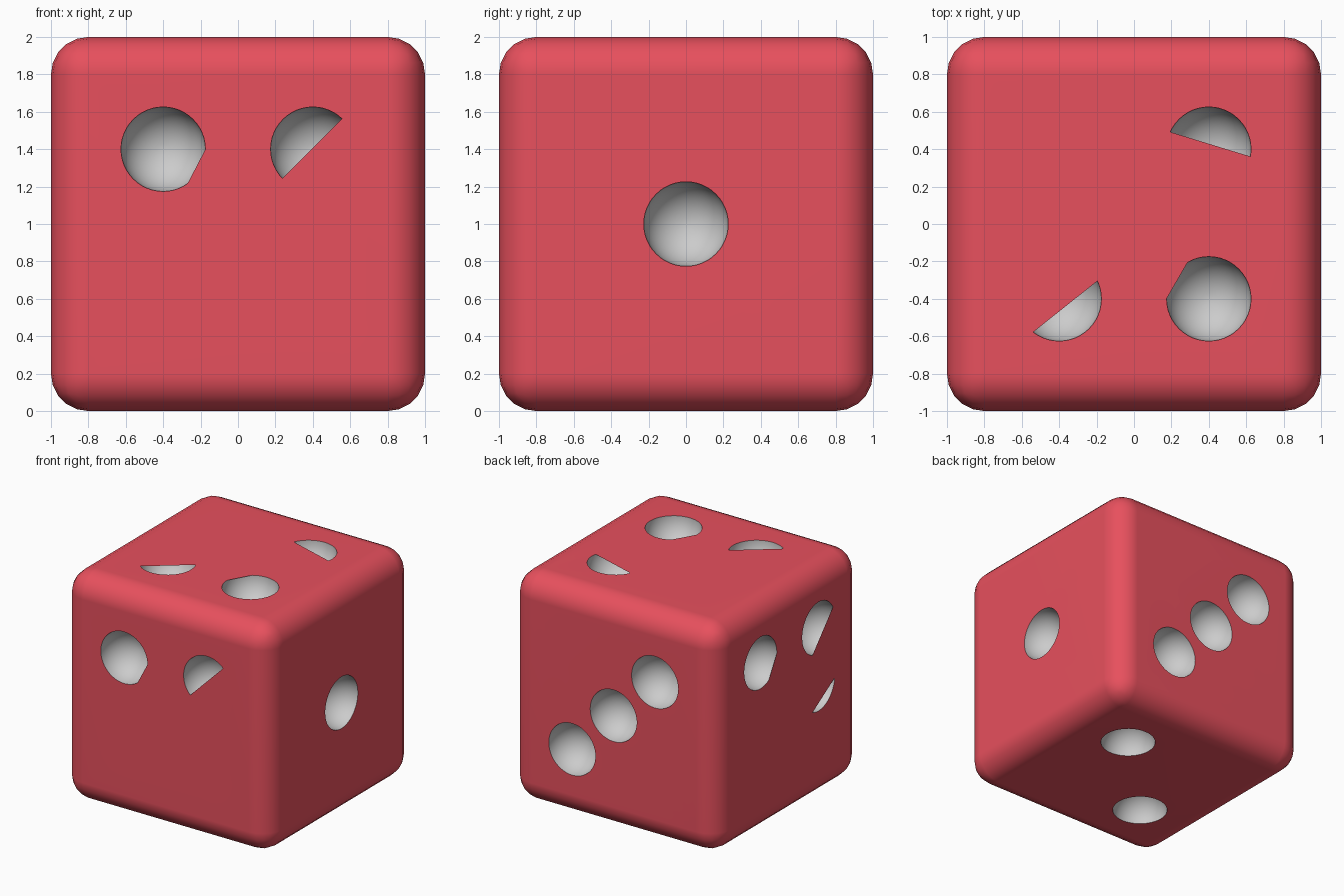
import bpy, bmesh, math
from mathutils import Vector, Matrix

if "Cube" in bpy.data.objects:
    bpy.data.objects.remove(bpy.data.objects["Cube"])

R = 0.226           # pip radius
BEVEL = 0.2         # edge rounding
CENTRE = Vector((0, 0, 1))
FULL = (0, 360)     # pip completely closed by a flat cover

# Each side: right axis, up axis, pips as (u, v, cover arc in degrees or None)
SIDES = [
    # front, four
    ((1, 0, 0), (0, 0, 1), [(-.4, .4, (-55, 0)), (.4, .4, (-136, 46)),
                            (-.4, -.4, FULL), (.4, -.4, FULL)]),
    # right, one
    ((0, 1, 0), (0, 0, 1), [(0, 0, None)]),
    # back, three
    ((-1, 0, 0), (0, 0, 1), [(i * .4, i * .4, None) for i in (-1, 0, 1)]),
    # left, six
    ((0, -1, 0), (0, 0, 1), [(-.4, .5, (-60, 0)), (.4, .5, (-112, 28)),
                             (.4, 0, (-5, 248)), (-.4, 0, FULL),
                             (-.4, -.5, FULL), (.4, -.5, FULL)]),
    # top, five
    ((1, 0, 0), (0, 1, 0), [(.4, .4, (156, 350)), (.4, -.4, (120, 180)),
                            (-.4, -.4, (25, 232)), (0, 0, FULL), (-.4, .4, FULL)]),
    # bottom, two
    ((1, 0, 0), (0, -1, 0), [(.4, -.4, None), (-.4, .4, None)]),
]


def material(name, rgb):
    m = bpy.data.materials.new(name)
    m.diffuse_color = (*rgb, 1)
    m.use_nodes = True
    m.node_tree.nodes["Principled BSDF"].inputs["Base Color"].default_value = m.diffuse_color
    return m


RED = material("red", (0.8, 0.08, 0.11))
GREY = material("grey", (0.8, 0.8, 0.8))


def make_object(name, bm, index=0):
    for f in bm.faces:
        f.material_index = index
    me = bpy.data.meshes.new(name)
    bm.to_mesh(me)
    bm.free()
    me.materials.append(RED)
    me.materials.append(GREY)
    ob = bpy.data.objects.new(name, me)
    bpy.context.collection.objects.link(ob)
    return ob


# Rounded cube body
bm = bmesh.new()
bmesh.ops.create_cube(bm, size=2, matrix=Matrix.Translation(CENTRE))
bmesh.ops.bevel(bm, geom=bm.edges[:], offset=BEVEL, segments=5,
                profile=0.5, affect='EDGES')
body = make_object("die_body", bm)

# Pip cutter spheres and flat pip covers
balls, covers = bmesh.new(), bmesh.new()
for right, up, pips in SIDES:
    u, v = Vector(right), Vector(up)
    n = u.cross(v)
    for a, b, arc in pips:
        frame = Matrix((u, v, n)).transposed().to_4x4()
        frame.translation = CENTRE + n + a * u + b * v
        bmesh.ops.create_uvsphere(balls, u_segments=48, v_segments=25,
                                  radius=R, matrix=frame)
        if arc:
            span = arc[1] - arc[0]
            steps = max(6, round(span / 7.5))
            count = steps if span == 360 else steps + 1
            angles = [math.radians(arc[0] + span * i / steps) for i in range(count)]
            covers.faces.new([covers.verts.new(
                frame @ Vector((R * math.cos(t), R * math.sin(t), 0)))
                for t in angles])
make_object("pip_covers", covers)
cutter = make_object("pip_cutter", balls, 1)
cutter.hide_render = True

# Carve the pips, then smooth with crisp rims
mod = body.modifiers.new("pips", 'BOOLEAN')
mod.operation = 'DIFFERENCE'
mod.solver = 'EXACT'
mod.object = cutter
bpy.ops.object.select_all(action='DESELECT')
body.select_set(True)
bpy.context.view_layer.objects.active = body
bpy.ops.object.modifier_apply(modifier=mod.name)
bpy.data.objects.remove(cutter)
bpy.ops.object.shade_smooth_by_angle(angle=math.radians(35))
wn = body.modifiers.new("clean_normals", 'WEIGHTED_NORMAL')
wn.keep_sharp = True
